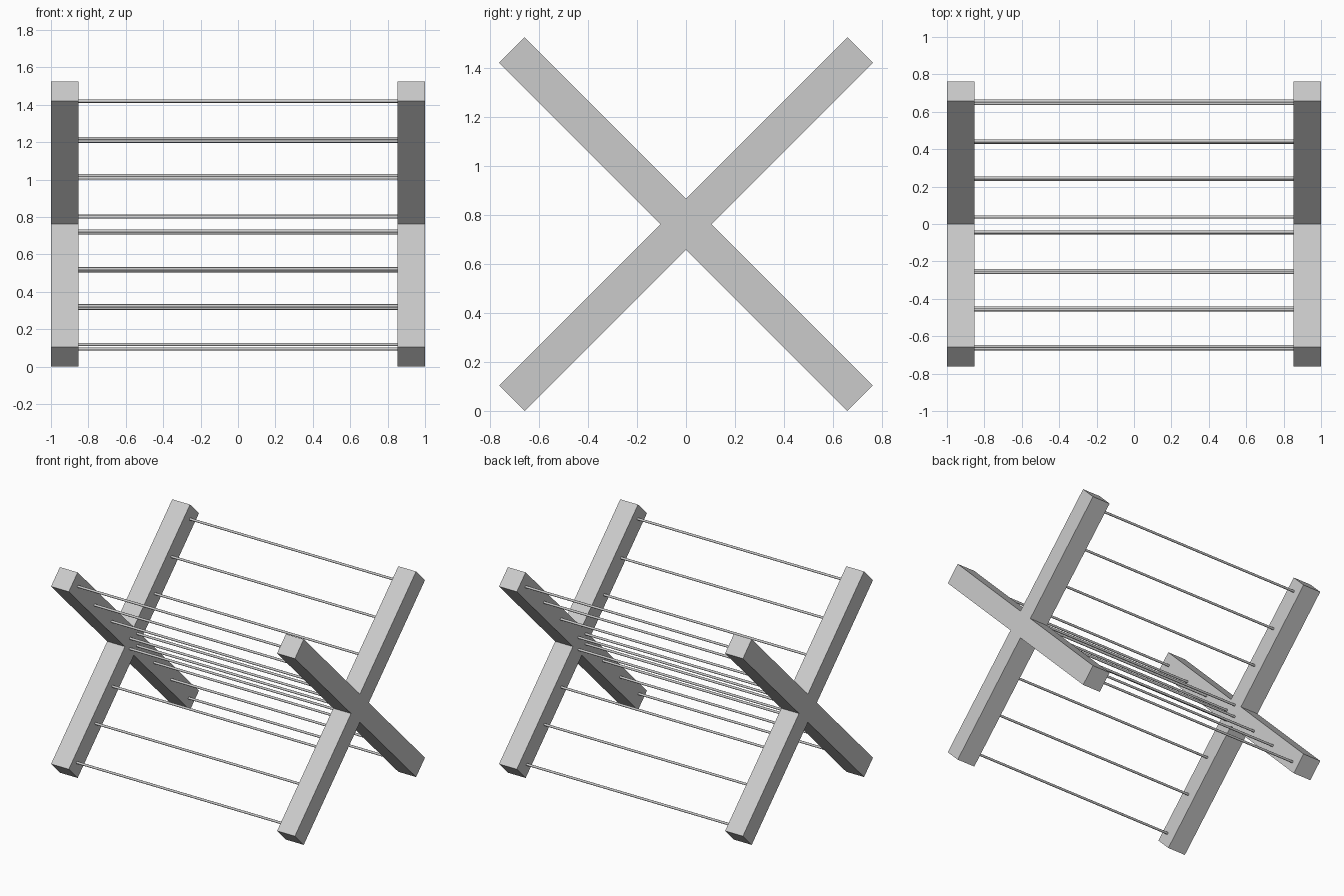
import bpy
from math import radians, cos, sin

if "Cube" in bpy.data.objects:
    bpy.data.objects.remove(bpy.data.objects["Cube"])

CENTER_Z = 0.762          # height of the crossing
BEAM_LEN, BEAM_W = 2.008, 0.147
BEAM_X = 0.927            # beam centre line on each side
ROD_R, ROD_LEN = 0.0085, 1.72

# (y, z) of the rods on one frame, relative to the crossing
RODS = [(0.657, 0.655), (0.443, 0.458), (0.246, 0.259), (0.038, 0.043),
        (-0.047, -0.037), (-0.249, -0.239), (-0.450, -0.437), (-0.667, -0.644)]


def beam(name, x, angle):
    bpy.ops.mesh.primitive_cube_add(size=1, location=(x, 0, CENTER_Z),
                                    rotation=(angle, 0, 0))
    ob = bpy.context.object
    ob.name = name
    ob.scale = (0.146, BEAM_LEN, BEAM_W)


def rod(name, y, z):
    bpy.ops.mesh.primitive_cylinder_add(vertices=12, radius=ROD_R, depth=ROD_LEN,
                                        location=(0, y, CENTER_Z + z),
                                        rotation=(0, radians(90), 0))
    bpy.context.object.name = name
    bpy.ops.object.shade_smooth_by_angle(angle=radians(40))


# Two ladder frames, the second turned a quarter turn about the crossing
for frame, turn in (("rising_frame", 0), ("falling_frame", radians(90))):
    # Side beams
    for side, x in (("left", -BEAM_X), ("right", BEAM_X)):
        beam(f"{frame}_{side}_beam", x, radians(45) + turn)
    # Cross rods
    c, s = cos(turn), sin(turn)
    for i, (y, z) in enumerate(RODS):
        rod(f"{frame}_rod_{i + 1}", c * y - s * z, s * y + c * z)
